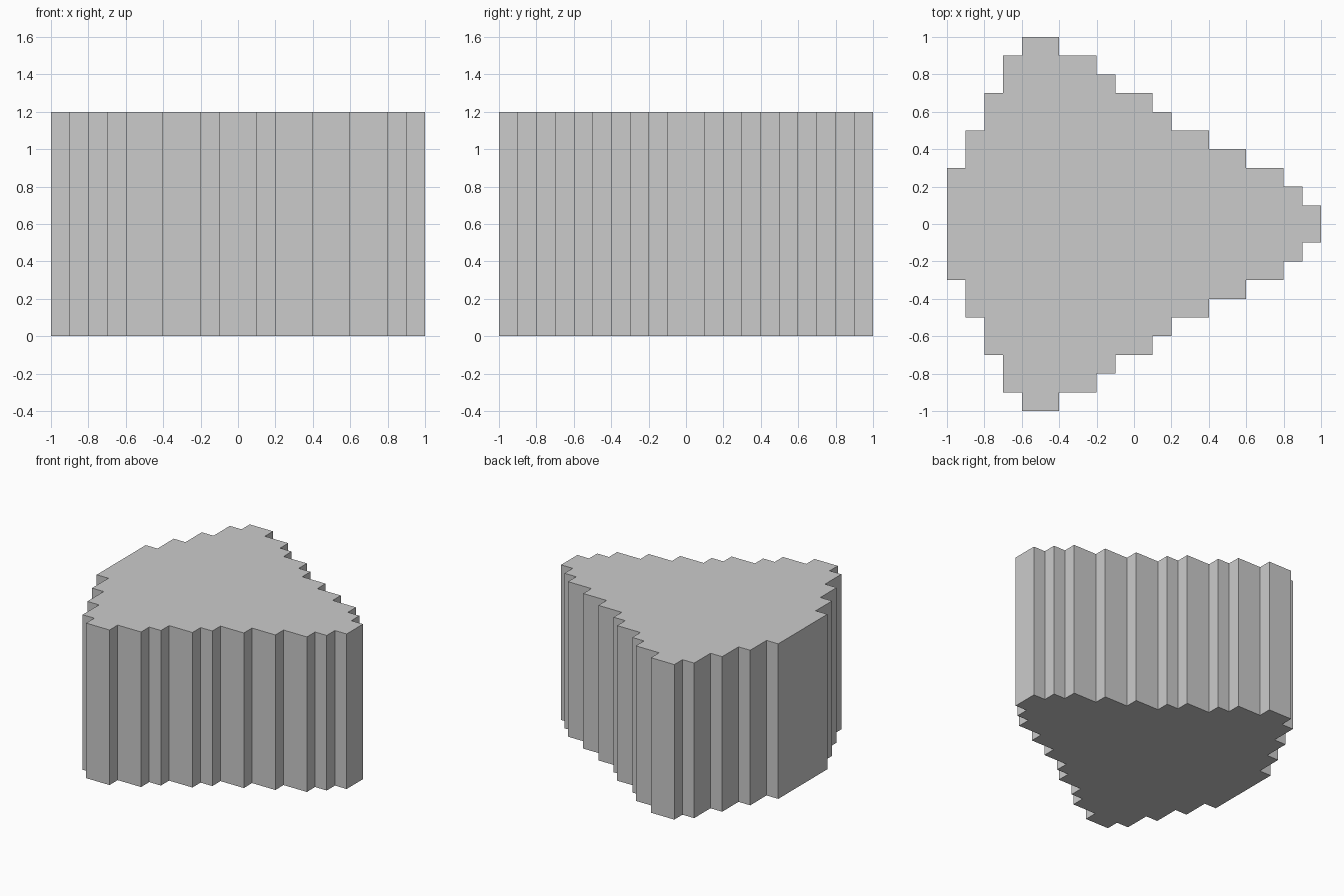
import bpy
import bmesh

if "Cube" in bpy.data.objects:
    bpy.data.objects.remove(bpy.data.objects["Cube"])

HEIGHT = 1.2
# Stair steps from left to right: (right end x, half width in y)
STEPS = [(-0.9, 0.3), (-0.8, 0.5), (-0.7, 0.7), (-0.6, 0.9), (-0.4, 1.0),
         (-0.2, 0.9), (-0.1, 0.8), (0.1, 0.7), (0.2, 0.6), (0.4, 0.5),
         (0.6, 0.4), (0.8, 0.3), (0.9, 0.2), (1.0, 0.1)]

# Stepped outline: upper half, then mirrored across y = 0
upper = []
x = -1.0
for end, half in STEPS:
    upper += [(x, half), (end, half)]
    x = end
outline = upper[::-1] + [(px, -py) for px, py in upper]

# Extrude the outline into a solid block
bm = bmesh.new()
base = bm.faces.new([bm.verts.new((px, py, 0)) for px, py in outline])
top = bmesh.ops.extrude_face_region(bm, geom=[base], use_keep_orig=True)
bmesh.ops.translate(bm, vec=(0, 0, HEIGHT),
                    verts=[v for v in top["geom"] if isinstance(v, bmesh.types.BMVert)])
bmesh.ops.recalc_face_normals(bm, faces=bm.faces)

mesh = bpy.data.meshes.new("stepped_block")
bm.to_mesh(mesh)
bm.free()
bpy.context.collection.objects.link(bpy.data.objects.new("stepped_block", mesh))
